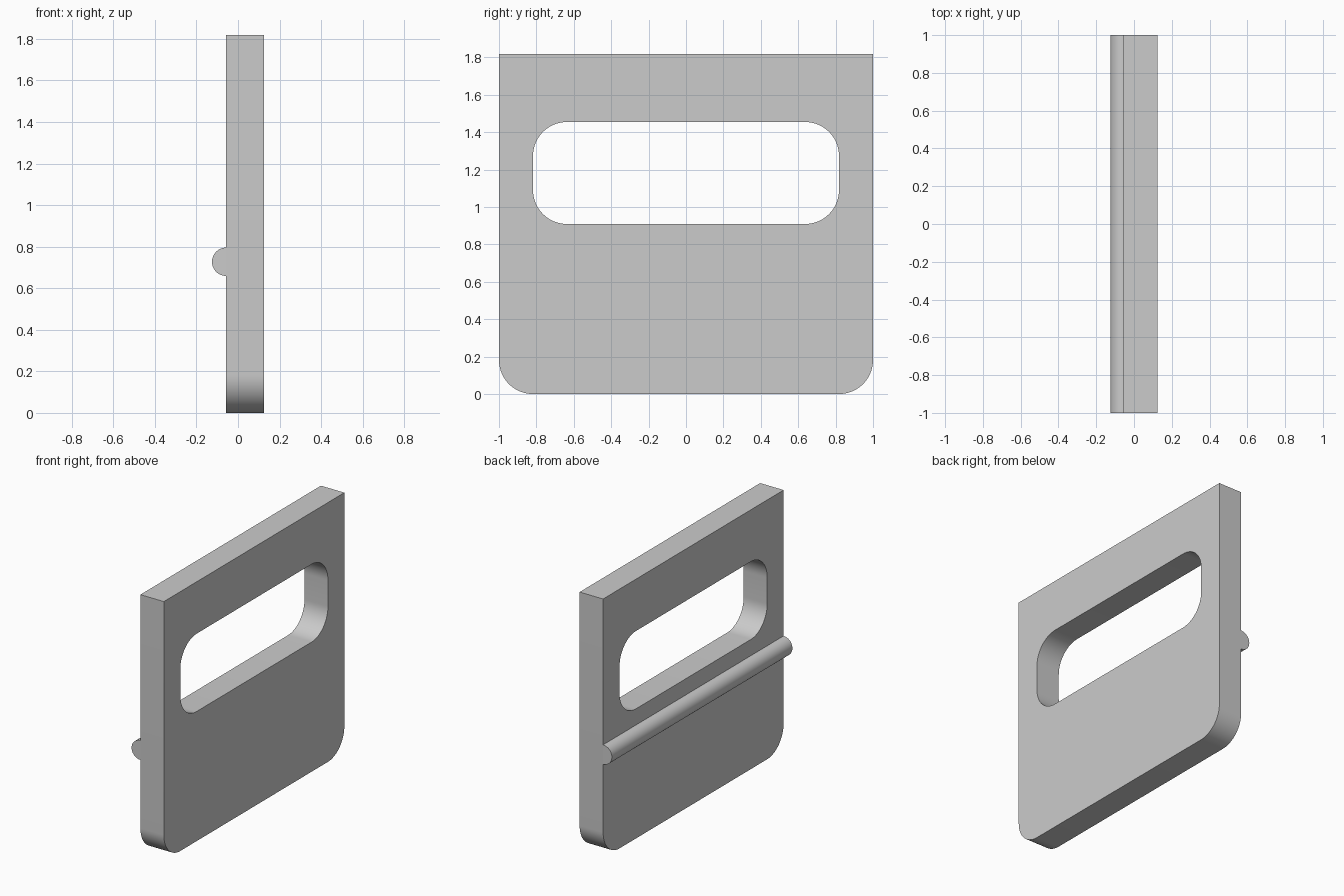
import bpy, bmesh, math

cube = bpy.data.objects.get("Cube")
if cube:
    bpy.data.objects.remove(cube, do_unlink=True)

U = 1 / 11                 # design unit: the panel is 22 x 20 x 2 units
BACK, FACE = -0.057, 0.125  # panel faces along x

grey = bpy.data.materials.new("plain grey")
grey.use_nodes = True
colour = (0.6, 0.6, 0.6, 1)
grey.diffuse_color = colour
grey.node_tree.nodes["Principled BSDF"].inputs["Base Color"].default_value = colour


def arc(cy, cz, r, start, sweep, steps):
    """Points along an arc, angles in degrees."""
    angles = [math.radians(start + sweep * i / steps) for i in range(steps + 1)]
    return [(cy + r * math.cos(a), cz + r * math.sin(a)) for a in angles]


def rounded(half, low, high, r, round_top):
    """Rectangle outline with rounded bottom and optionally rounded top corners."""
    pts = arc(-half + r, low + r, r, 180, 90, 16) + arc(half - r, low + r, r, 270, 90, 16)
    if round_top:
        pts += arc(half - r, high - r, r, 0, 90, 16) + arc(-half + r, high - r, r, 90, 90, 16)
    else:
        pts += [(half, high), (-half, high)]
    return pts


def prism(name, points, offset):
    """Extrude a closed 3D outline by an offset."""
    bm = bmesh.new()
    face = bm.faces.new([bm.verts.new(p) for p in points])
    side = bmesh.ops.extrude_face_region(bm, geom=[face], use_keep_orig=True)["geom"]
    bmesh.ops.translate(bm, vec=offset, verts=[v for v in side if isinstance(v, bmesh.types.BMVert)])
    bmesh.ops.recalc_face_normals(bm, faces=bm.faces)
    mesh = bpy.data.meshes.new(name)
    bm.to_mesh(mesh)
    bm.free()
    mesh.materials.append(grey)
    obj = bpy.data.objects.new(name, mesh)
    bpy.context.collection.objects.link(obj)
    return obj


def smooth(obj):
    bpy.ops.object.select_all(action="DESELECT")
    obj.select_set(True)
    bpy.context.view_layer.objects.active = obj
    bpy.ops.object.shade_smooth_by_angle(angle=math.radians(30))


# Panel with rounded lower corners
outline = rounded(11 * U, 0, 20 * U, 2 * U, False)
panel = prism("panel", [(BACK, y, z) for y, z in outline], (FACE - BACK, 0, 0))

# Rounded window cut through the panel
opening = rounded(9 * U, 10 * U, 16 * U, 2 * U, True)
cutter = prism("window_cutter", [(BACK - 0.1, y, z) for y, z in opening], (FACE - BACK + 0.2, 0, 0))
cutter.hide_render = True
cut = panel.modifiers.new("window", "BOOLEAN")
cut.operation = "DIFFERENCE"
cut.solver = "EXACT"
cut.object = cutter
bpy.context.view_layer.objects.active = panel
bpy.ops.object.modifier_apply(modifier=cut.name)
bpy.data.objects.remove(cutter, do_unlink=True)
smooth(panel)

# Half-round ridge running along the -x face
half_disc = arc(BACK, 8 * U, 0.75 * U, 90, 180, 24)
ridge = prism("ridge", [(x, -1, z) for x, z in half_disc], (0, 2, 0))

# Leave the ridge open where it sits against the panel
bm = bmesh.new()
bm.from_mesh(ridge.data)
hidden = [f for f in bm.faces if all(abs(v.co.x - BACK) < 1e-4 for v in f.verts)]
bmesh.ops.delete(bm, geom=hidden, context="FACES")
bm.to_mesh(ridge.data)
bm.free()
smooth(ridge)
